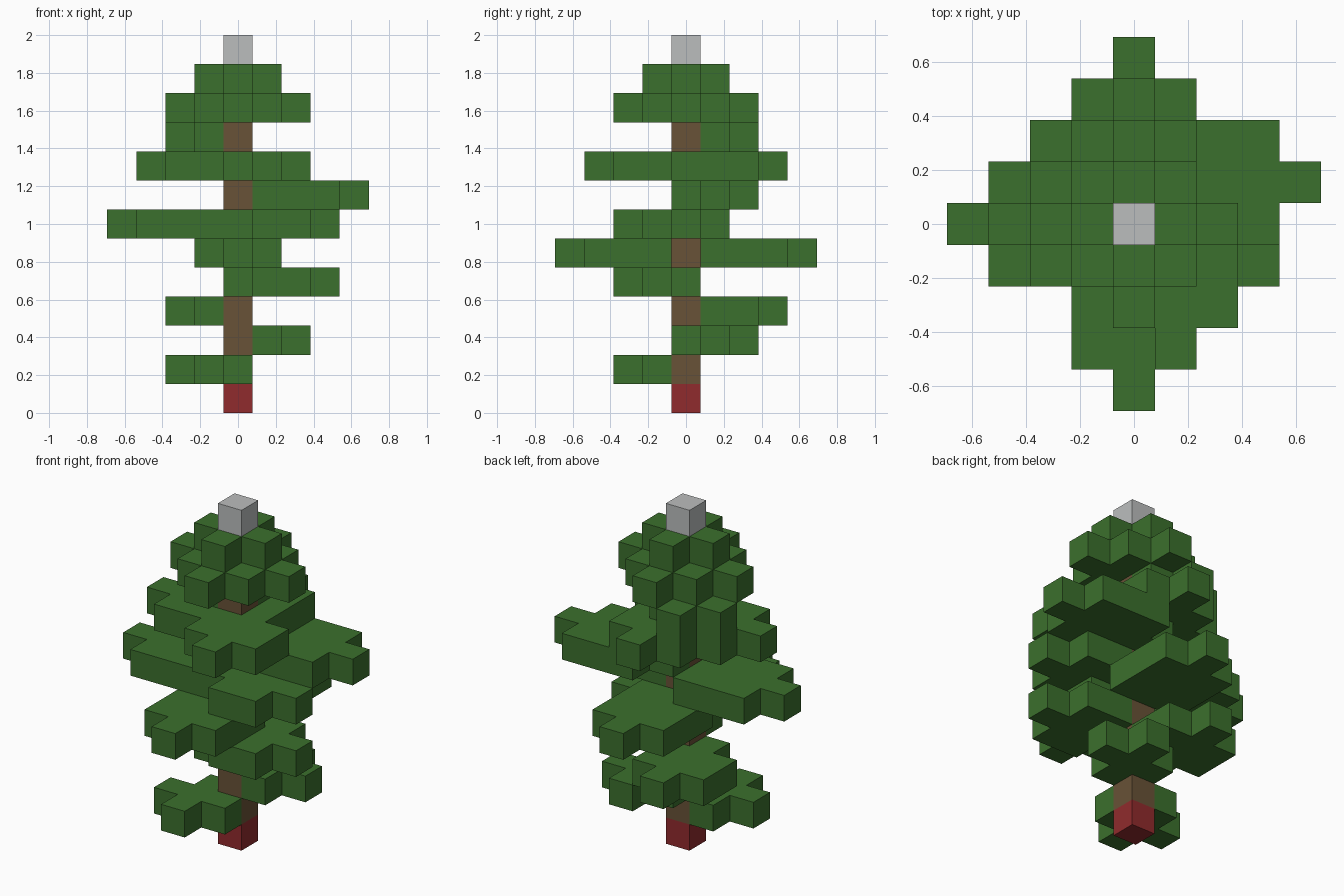
import bpy
import bmesh
from mathutils import Vector

if "Cube" in bpy.data.objects:
    bpy.data.objects.remove(bpy.data.objects["Cube"], do_unlink=True)

LAYERS = 13
U = 2 / LAYERS  # edge length of one block


def material(name, rgb):
    m = bpy.data.materials.new(name)
    m.use_nodes = True
    m.diffuse_color = (*rgb, 1)
    bsdf = m.node_tree.nodes["Principled BSDF"]
    bsdf.inputs["Base Color"].default_value = (*rgb, 1)
    bsdf.inputs["Roughness"].default_value = 0.9
    return m


GREEN = material("leaf_green", (0.044, 0.162, 0.026))
BROWN = material("bark_brown", (0.14, 0.085, 0.038))
RED = material("base_red", (0.28, 0.024, 0.026))
GREY = material("topper_grey", (0.5, 0.515, 0.515))

E, W, N, S = (1, 0), (-1, 0), (0, 1), (0, -1)


def bough(start, d, n):
    """Single cell, then n rows three cells wide, then a single tip cell."""
    cells = set()
    for i in range(n + 2):
        for side in ((0,) if i in (0, n + 1) else (-1, 0, 1)):
            cells.add((start[0] + d[0] * i - d[1] * side,
                       start[1] + d[1] * i + d[0] * side))
    return cells


# Boughs of each layer: inner cell, direction, number of wide rows
O = (0, 0)
BOUGHS = {
    1: [(S, W, 1)],
    2: [(N, E, 1)],
    3: [(W, N, 2)],
    4: [(S, E, 2)],
    5: [(O, N, 3), (O, S, 3)],
    6: [(O, W, 3), (S, E, 2)],
    7: [(N, E, 3)],
    8: [(O, W, 2), (O, N, 2), (E, S, 2)],
    9: [(N, W, 1)],
    10: [(O, d, 1) for d in (E, W, N, S)],
    11: [(W, E, 1)],
}

# Block parts: name -> (material, cells)
parts = {
    "trunk_base": (RED, {(0, 0, 0)}),
    "trunk": (BROWN, {(0, 0, k) for k in range(1, LAYERS - 1)}),
    "top_block": (GREY, {(0, 0, LAYERS - 1)}),
}
for k, boughs in BOUGHS.items():
    flat = set().union(*(bough(*b) for b in boughs)) - {O}
    parts[f"foliage_layer_{k}"] = (GREEN, {(x, y, k) for x, y in flat})

occupied = set().union(*(cells for _, cells in parts.values()))


def build(name, mat, cells):
    """Outer skin of a group of blocks, leaving out faces between blocks."""
    bm = bmesh.new()
    for cell in sorted(cells):
        centre = Vector(cell) + Vector((0, 0, 0.5))
        for axis in range(3):
            for sign in (-1, 1):
                normal = Vector((0, 0, 0))
                normal[axis] = sign
                if tuple(int(a + b) for a, b in zip(cell, normal)) in occupied:
                    continue
                a = Vector((0, 0, 0))
                a[(axis + 1) % 3] = 0.5
                b = normal.cross(a)
                mid = centre + normal / 2
                bm.faces.new([bm.verts.new((mid + p) * U)
                              for p in (a + b, b - a, -a - b, a - b)])
    bmesh.ops.remove_doubles(bm, verts=bm.verts, dist=0.001)
    mesh = bpy.data.meshes.new(name)
    bm.to_mesh(mesh)
    bm.free()
    mesh.materials.append(mat)
    bpy.context.collection.objects.link(bpy.data.objects.new(name, mesh))


for name, (mat, cells) in parts.items():
    build(name, mat, cells)
